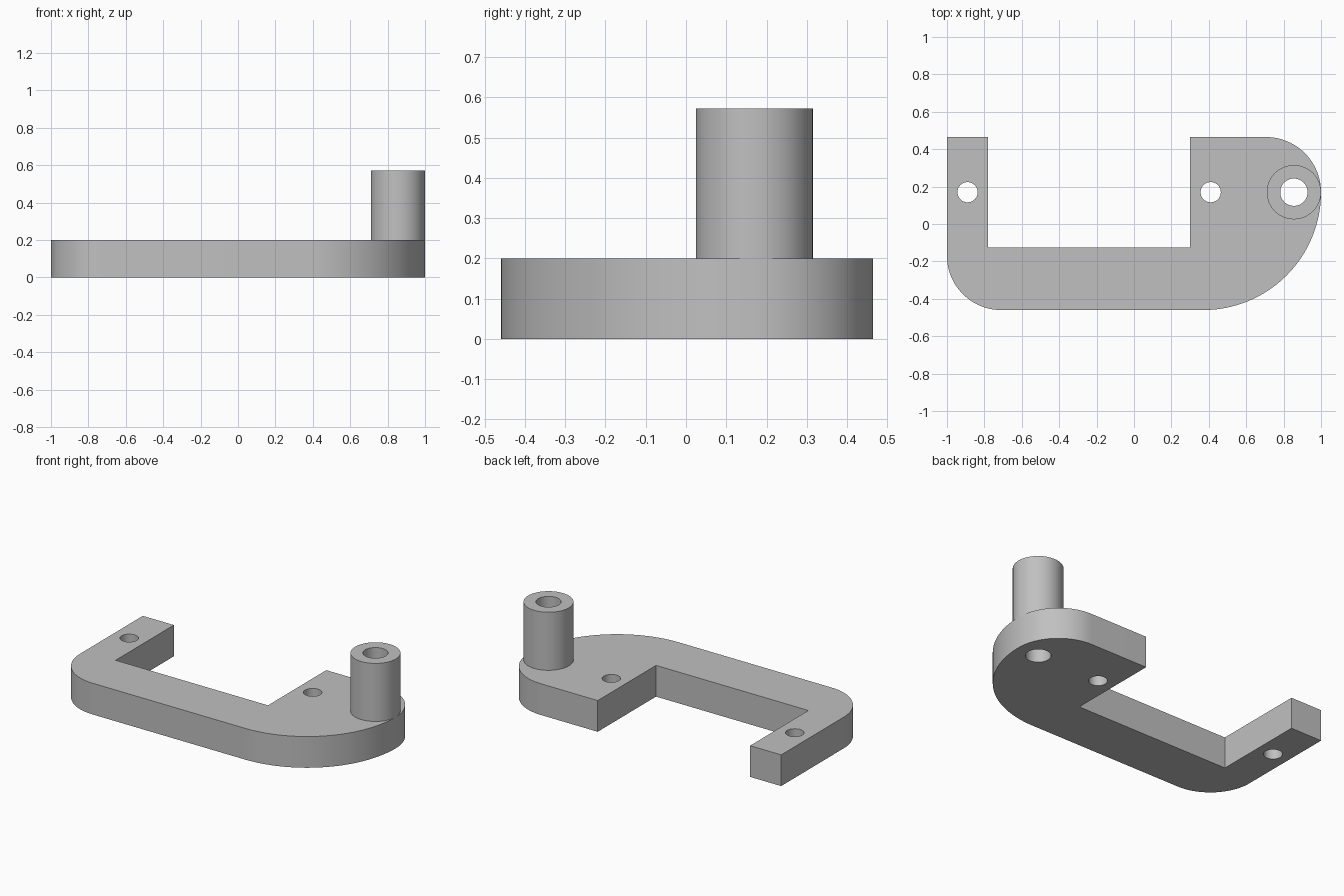
import bpy, bmesh
from math import cos, sin, pi, radians

cube = bpy.data.objects.get("Cube")
if cube:
    bpy.data.objects.remove(cube, do_unlink=True)

THICK, POST_TOP, ROW_Y = 0.2, 0.572, 0.17
POST_X, POST_R, BORE_R, BOLT_R = 0.855, 0.145, 0.073, 0.054

grey = bpy.data.materials.new("plain grey")
grey.use_nodes = True
colour = (0.53, 0.53, 0.53, 1)
grey.diffuse_color = colour
grey.node_tree.nodes["Principled BSDF"].inputs["Base Color"].default_value = colour


def arc(cx, cy, r, start, end, steps=24):
    angles = [radians(start + (end - start) * i / steps) for i in range(steps + 1)]
    return [(cx + r * cos(a), cy + r * sin(a)) for a in angles]


def prism(name, outline, z0, z1):
    """Extrude a closed outline from z0 up to z1."""
    bm = bmesh.new()
    face = bm.faces.new([bm.verts.new((x, y, z0)) for x, y in outline])
    top = bmesh.ops.extrude_face_region(bm, geom=[face])["geom"]
    for v in top:
        if isinstance(v, bmesh.types.BMVert):
            v.co.z = z1
    bmesh.ops.recalc_face_normals(bm, faces=bm.faces)
    mesh = bpy.data.meshes.new(name)
    bm.to_mesh(mesh)
    bm.free()
    mesh.materials.append(grey)
    obj = bpy.data.objects.new(name, mesh)
    bpy.context.collection.objects.link(obj)
    return obj


def circle(x, r):
    return arc(x, ROW_Y, r, 0, 360, 64)[:-1]


def drill(obj, x, r):
    """Cut a vertical through hole, then discard the cutter."""
    cutter = prism("hole_cutter", circle(x, r), -0.1, POST_TOP + 0.1)
    cutter.hide_render = True
    mod = obj.modifiers.new("hole", "BOOLEAN")
    mod.operation, mod.solver, mod.object = "DIFFERENCE", "EXACT", cutter
    bpy.context.view_layer.objects.active = obj
    bpy.ops.object.modifier_apply(modifier=mod.name)
    bpy.data.objects.remove(cutter, do_unlink=True)


def smooth(obj):
    bpy.ops.object.select_all(action="DESELECT")
    obj.select_set(True)
    bpy.context.view_layer.objects.active = obj
    bpy.ops.object.shade_smooth_by_angle(angle=radians(30))


# Flat bracket: narrow arm, crossbar and wide rounded arm
outline = [(-1, 0.465)]
outline += arc(-0.71, -0.17, 0.29, 180, 270)
outline += arc(0.37, ROW_Y, 0.63, 270, 360, 40)
outline += arc(0.705, ROW_Y, 0.295, 0, 90)[1:]
outline += [(0.3, 0.465), (0.3, -0.125), (-0.78, -0.125), (-0.78, 0.465)]
bracket = prism("bracket_plate", outline, 0, THICK)
for x, r in ((-0.89, BOLT_R), (0.41, BOLT_R), (POST_X, BORE_R)):
    drill(bracket, x, r)
smooth(bracket)

# Hollow upright post on the wide arm
post = prism("hollow_post", circle(POST_X, POST_R), THICK, POST_TOP)
drill(post, POST_X, BORE_R)
smooth(post)
